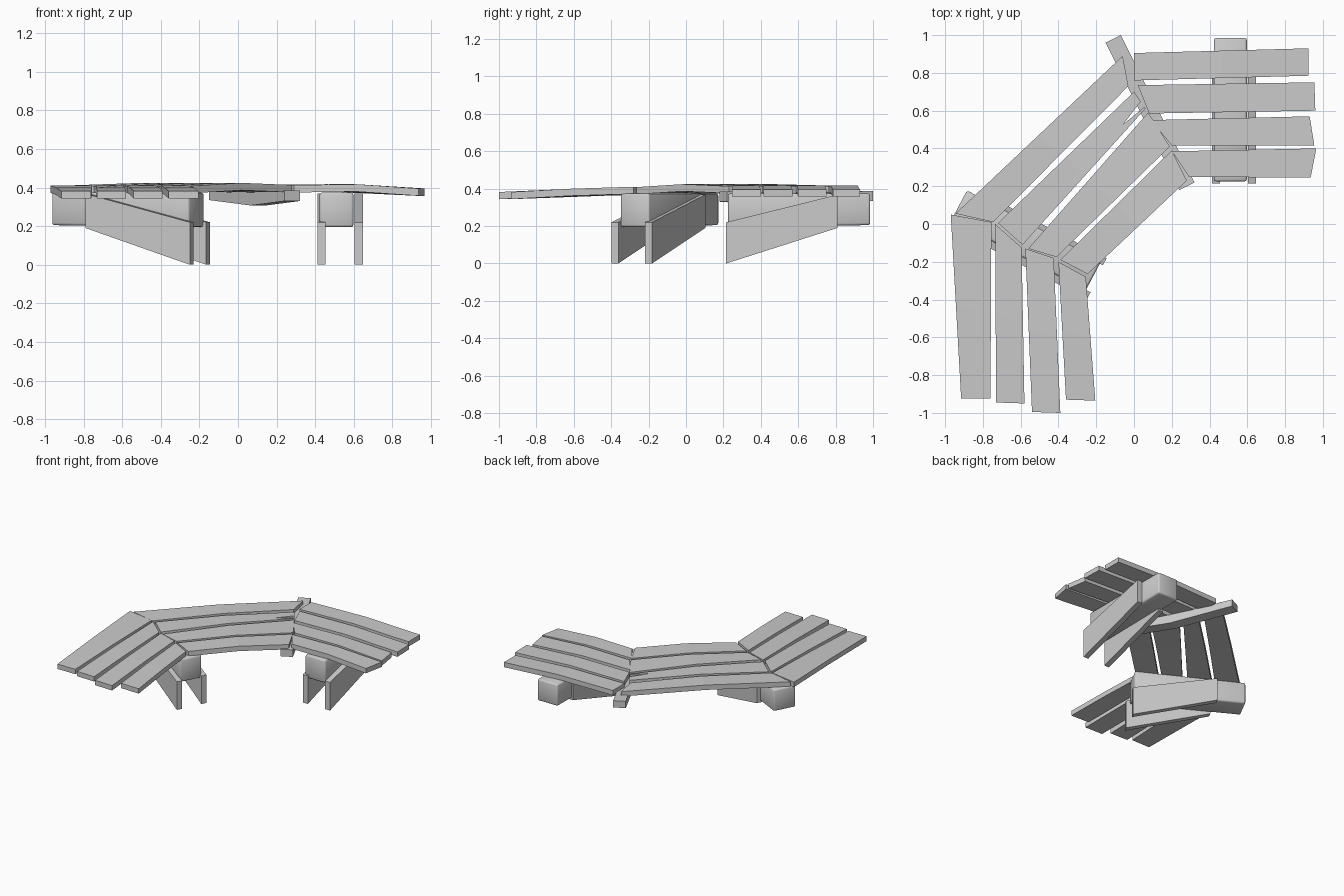
import bpy
import bmesh
from mathutils import Vector

old = bpy.data.objects.get("Cube")
if old:
    bpy.data.objects.remove(old, do_unlink=True)

grey = bpy.data.materials.new("weathered grey wood")
grey.use_nodes = True
grey.diffuse_color = (0.6, 0.6, 0.6, 1)
grey.node_tree.nodes["Principled BSDF"].inputs["Base Color"].default_value = (0.6, 0.6, 0.6, 1)


def loft(name, sections):
    """Solid through a row of four-cornered cross-sections."""
    bm = bmesh.new()
    rings = [[bm.verts.new(p) for p in s] for s in sections]
    for a, b in zip(rings, rings[1:]):
        for i in range(4):
            j = (i + 1) % 4
            bm.faces.new((a[i], a[j], b[j], b[i]))
    bm.faces.new(rings[0])
    bm.faces.new(rings[-1])
    bmesh.ops.recalc_face_normals(bm, faces=bm.faces)
    mesh = bpy.data.meshes.new(name)
    bm.to_mesh(mesh)
    bm.free()
    mesh.materials.append(grey)
    obj = bpy.data.objects.new(name, mesh)
    bpy.context.collection.objects.link(obj)
    return obj


def section(left, right, bottom, top):
    return [(*left, bottom), (*right, bottom), (*right, top), (*left, top)]


def bar(name, start, end, width, levels):
    """Straight timber; levels are (fraction along, bottom, top)."""
    p, q = Vector(start), Vector(end)
    side = (q - p).normalized().orthogonal() * width / 2
    return loft(name, [section(p.lerp(q, t) + side, p.lerp(q, t) - side, lo, hi)
                       for t, lo, hi in levels])


def plank(name, corners, heights, thick=0.038):
    """Seat slat from its plan corners, with top heights along its length."""
    a, b, c, d = map(Vector, corners)
    last = len(heights) - 1
    return loft(name, [section(a.lerp(d, i / last), b.lerp(c, i / last), h - thick, h)
                       for i, h in enumerate(heights)])


# Seat slats: front wing, diagonal middle, side wing
front_wing = [
    [(-0.97, 0.05), (-0.755, 0.01), (-0.76, -0.925), (-0.915, -0.925)],
    [(-0.735, 0.0), (-0.595, -0.125), (-0.58, -0.95), (-0.73, -0.945)],
    [(-0.575, -0.13), (-0.425, -0.18), (-0.39, -1.0), (-0.54, -0.995)],
    [(-0.4, -0.2), (-0.255, -0.28), (-0.205, -0.935), (-0.36, -0.93)],
]
middle = [
    [(-0.945, 0.055), (-0.745, 0.01), (-0.03, 0.73), (-0.06, 0.89)],
    [(-0.72, 0.005), (-0.59, -0.11), (0.06, 0.61), (0.0, 0.7)],
    [(-0.56, -0.13), (-0.41, -0.175), (0.19, 0.41), (0.075, 0.59)],
    [(-0.39, -0.19), (-0.245, -0.265), (0.28, 0.23), (0.2, 0.39)],
]
side_wing = [
    [(0.0, 0.905), (0.0, 0.76), (0.925, 0.785), (0.925, 0.93)],
    [(0.02, 0.735), (0.08, 0.585), (0.96, 0.6), (0.955, 0.75)],
    [(0.09, 0.55), (0.2, 0.415), (0.955, 0.415), (0.93, 0.57)],
    [(0.2, 0.385), (0.29, 0.25), (0.935, 0.245), (0.965, 0.4)],
]
wings = {
    "front_wing_slat": (front_wing, (0.41, 0.4, 0.382)),
    "middle_slat": (middle, (0.408, 0.424, 0.413)),
    "side_wing_slat": (side_wing, (0.412, 0.417, 0.395)),
}
slats = {}
for label, (plans, heights) in wings.items():
    for n, corners in enumerate(plans, 1):
        slats[label, n] = plank(f"{label}_{n}", corners, heights)

# Split in the end of one middle slat
cutter = loft("split_cutter", [
    [(-0.06, 0.525, z), (-0.055, 0.53, z), (0.04, 0.655, z), (0.08, 0.64, z)] for z in (0.3, 0.5)])
cutter.hide_render = True
cutter.hide_viewport = True
split = slats["middle_slat", 2].modifiers.new("split", "BOOLEAN")
split.operation = "DIFFERENCE"
split.object = cutter

# Cross beam under the joint of the middle and the side wing
bar("cross_beam", (-0.11, 0.98), (0.28, 0.2), 0.09,
    [(0, 0.335, 0.388), (0.55, 0.307, 0.374), (1, 0.33, 0.385)])


# Supports: a thick rounded block held between two slanting leg boards
def support(label, block, boards):
    obj = bar(f"{label}_support_block", *block, 0.175, [(0, 0.205, 0.374), (1, 0.195, 0.374)])
    bevel = obj.modifiers.new("soft edges", "BEVEL")
    bevel.width = 0.012
    bevel.segments = 2
    for face in obj.data.polygons:
        face.use_smooth = True
    for n, (start, end) in enumerate(boards, 1):
        bar(f"{label}_leg_board_{n}", start, end, 0.042, [(0, 0.19, 0.368), (1, 0, 0.22)])


support("corner", ((-0.925, 0.1), (-0.215, -0.275)),
        [((-0.78, -0.095), (-0.24, -0.38)), ((-0.695, 0.085), (-0.155, -0.2))])
support("side", ((0.51, 0.985), (0.51, 0.225)),
        [((0.433, 0.81), (0.433, 0.215)), ((0.625, 0.81), (0.625, 0.215))])
